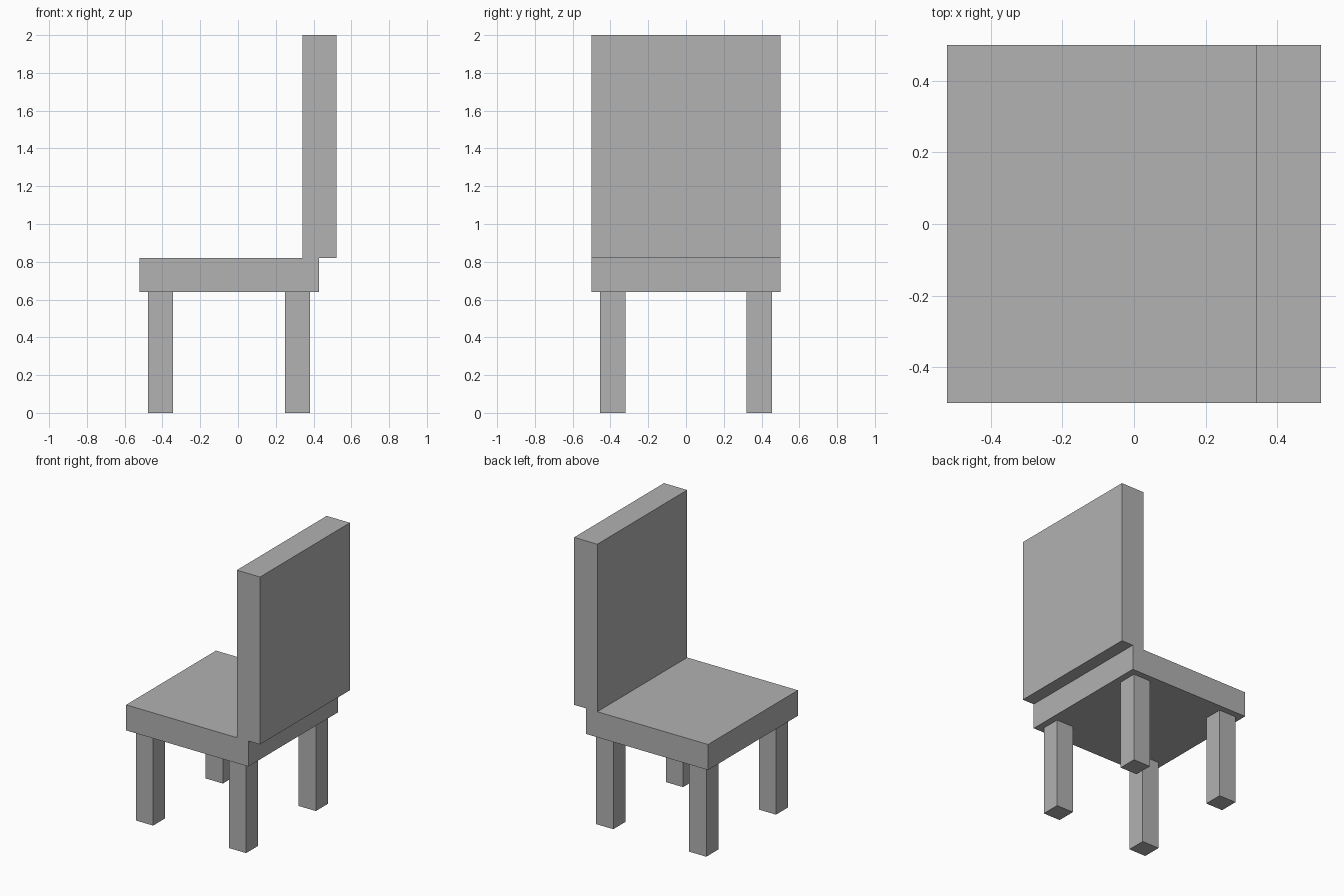
import bpy

cube = bpy.data.objects.get("Cube")
if cube:
    bpy.data.objects.remove(cube, do_unlink=True)

# Single grey finish
grey = bpy.data.materials.new("plain grey")
grey.use_nodes = True
colour = (0.445, 0.445, 0.445, 1)
grey.diffuse_color = colour
grey.node_tree.nodes["Principled BSDF"].inputs["Base Color"].default_value = colour


def box(name, low, high):
    """Flat-sided block spanning two opposite corners."""
    centre = [(a + b) / 2 for a, b in zip(low, high)]
    bpy.ops.mesh.primitive_cube_add(size=1, location=centre)
    obj = bpy.context.object
    obj.name = name
    obj.scale = [b - a for a, b in zip(low, high)]
    bpy.ops.object.transform_apply(location=False, rotation=False, scale=True)
    obj.data.materials.append(grey)
    return obj


SEAT_BOTTOM, SEAT_TOP = 0.64, 0.82
HALF_WIDTH = 0.5
LEG = 0.134

# Seat slab, with the backrest overhanging its +x edge
box("seat", (-0.522, -HALF_WIDTH, SEAT_BOTTOM), (0.43, HALF_WIDTH, SEAT_TOP))
box("backrest", (0.341, -HALF_WIDTH, SEAT_TOP), (0.522, HALF_WIDTH, 2))

# Four square legs, inset from the seat edges
for end, x in (("outer", -0.477), ("backrest", 0.248)):
    for side, y in (("near", -0.455), ("far", 0.455 - LEG)):
        box(f"{end}_{side}_leg", (x, y, 0), (x + LEG, y + LEG, SEAT_BOTTOM))
